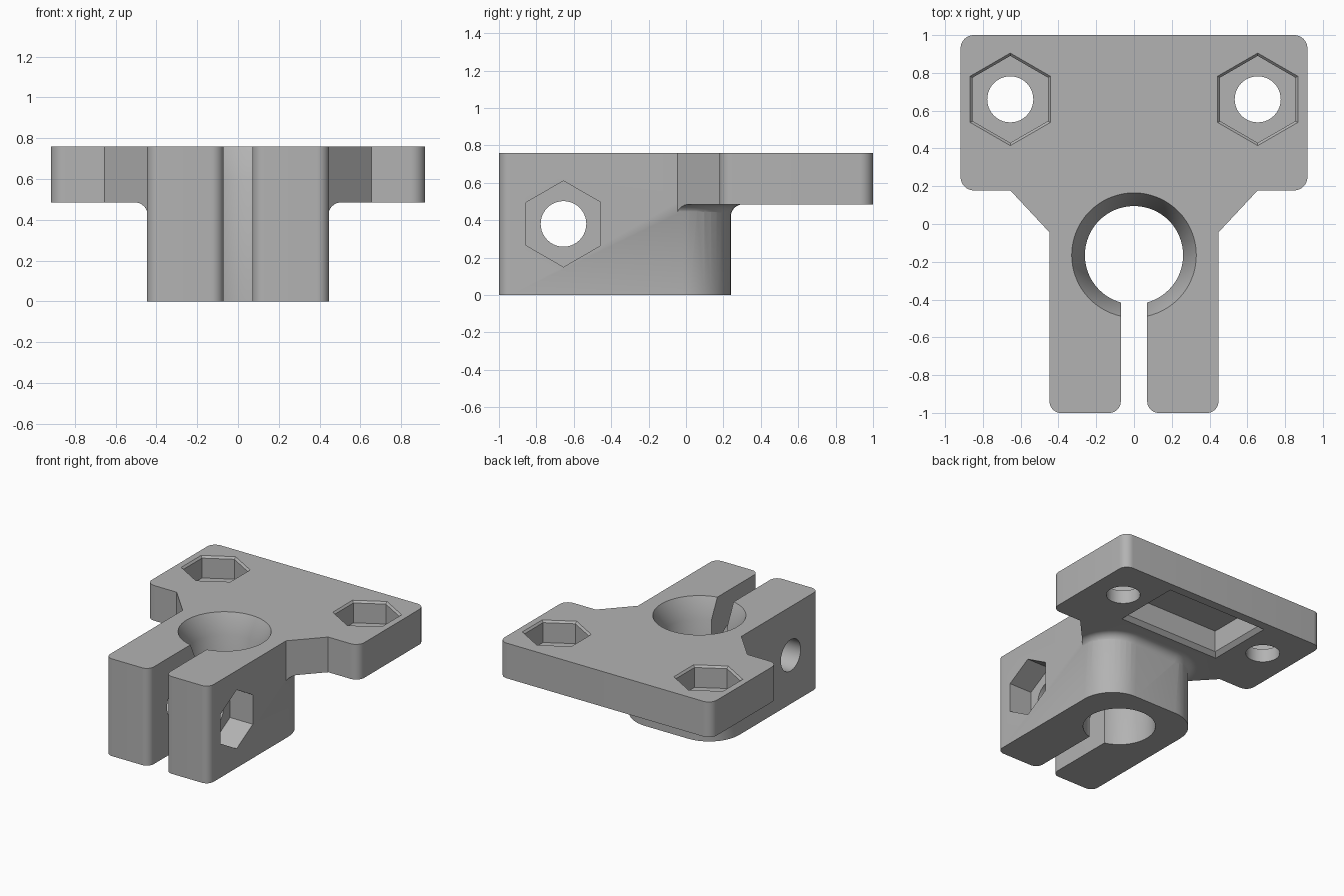
import bpy, bmesh, math
from mathutils import Vector, Matrix

if "Cube" in bpy.data.objects:
    bpy.data.objects.remove(bpy.data.objects["Cube"], do_unlink=True)

TOP, FLANGE_Z = 0.76, 0.485
BORE_Y, BOLT_Y = -0.165, -0.655
SCREW_X, SCREW_Y, HOLE_R, HEX_R = 0.655, 0.66, 0.122, 0.23

grey = bpy.data.materials.new("grey plastic")
grey.use_nodes = True
grey.diffuse_color = (0.45, 0.45, 0.45, 1)
grey.node_tree.nodes["Principled BSDF"].inputs["Base Color"].default_value = (0.45, 0.45, 0.45, 1)


def rounded(corners, steps=10):
    """Outline from (x, y, radius) corners, with arcs at rounded ones."""
    pts = []
    for i, (x, y, r) in enumerate(corners):
        p = Vector((x, y))
        if r == 0:
            pts.append(p)
            continue
        a = (Vector(corners[i - 1][:2]) - p).normalized()
        b = (Vector(corners[(i + 1) % len(corners)][:2]) - p).normalized()
        half = a.angle(b) / 2
        centre = p + (a + b).normalized() * r / math.sin(half)
        start = p + a * r / math.tan(half) - centre
        sweep = start.angle_signed(p + b * r / math.tan(half) - centre)
        for k in range(steps + 1):
            pts.append(centre + Matrix.Rotation(-sweep * k / steps, 2) @ start)
    return pts


def loft(name, rings):
    """Closed solid through (outline, z) rings of equal length."""
    bm = bmesh.new()
    loops = [[bm.verts.new((p[0], p[1], z)) for p in pts] for pts, z in rings]
    n = len(loops[0])
    bm.faces.new(loops[0][::-1])
    bm.faces.new(loops[-1])
    for lo, hi in zip(loops, loops[1:]):
        for i in range(n):
            j = (i + 1) % n
            bm.faces.new((lo[i], lo[j], hi[j], hi[i]))
    bmesh.ops.recalc_face_normals(bm, faces=bm.faces)
    mesh = bpy.data.meshes.new(name)
    bm.to_mesh(mesh)
    bm.free()
    mesh.materials.append(grey)
    obj = bpy.data.objects.new(name, mesh)
    bpy.context.collection.objects.link(obj)
    return obj


def prism(name, pts, z0, z1):
    return loft(name, [(pts, z0), (pts, z1)])


def ngon(n, r, x=0, y=0):
    turn = math.pi / 2
    return [(x + r * math.cos(turn + math.tau * i / n),
             y + r * math.sin(turn + math.tau * i / n)) for i in range(n)]


def rectangle(hx, hy, y):
    return [(-hx, y - hy), (hx, y - hy), (hx, y + hy), (-hx, y + hy)]


def combine(target, tool, operation):
    """Apply a boolean and discard the tool."""
    mod = target.modifiers.new(operation.lower(), "BOOLEAN")
    mod.operation, mod.object, mod.solver = operation, tool, "EXACT"
    bpy.context.view_layer.objects.active = target
    bpy.ops.object.modifier_apply(modifier=mod.name)
    bpy.data.objects.remove(tool, do_unlink=True)


def mirrored(half):
    return half + [(-x, y, r) for x, y, r in reversed(half)]


# Clamp block with two jaws and a slot
bracket = prism("clamp_bracket", rounded(mirrored([
    (0.07, BORE_Y, 0), (0.07, -1, 0.06), (0.447, -1, 0.06), (0.447, 0.24, 0.26)])), 0, TOP)

# Mounting flange with tapered shoulders
flange_outline = rounded(mirrored([
    (0.40, -0.095, 0), (0.655, 0.178, 0), (0.918, 0.178, 0.07), (0.918, 1, 0.07)]))
flange = prism("mounting_flange", flange_outline, FLANGE_Z, TOP)

# Concave fillet beneath the flange, trimmed to its outline
R = 0.065
rings = []
for k in range(9):
    a = math.pi / 2 * k / 8
    o = R * (1 - math.cos(a))
    rings.append((rounded(mirrored([(0.44 + o, -0.1, 0), (0.447 + o, 0.24 + o, 0.26 + o)])),
                  FLANGE_Z - R + R * math.sin(a)))
rings.append((rings[-1][0], FLANGE_Z + 0.05))
fillet = loft("flange_fillet", rings)
combine(fillet, prism("trim", flange_outline, 0.3, 0.6), "INTERSECT")

combine(flange, fillet, "UNION")
combine(bracket, flange, "UNION")

# Shaft bore with a conical lead-in
combine(bracket, loft("bore", [
    (ngon(64, 0.26, 0, BORE_Y), -0.1), (ngon(64, 0.26, 0, BORE_Y), TOP - 0.15),
    (ngon(64, 0.33, 0, BORE_Y), TOP), (ngon(64, 0.33, 0, BORE_Y), TOP + 0.1)]), "DIFFERENCE")

# Flange screw holes and chamfered hex nut pockets
for side in (-1, 1):
    x = side * SCREW_X
    combine(bracket, prism("screw_hole", ngon(40, HOLE_R, x, SCREW_Y), 0.3, 1), "DIFFERENCE")
    hexagon = ngon(6, HEX_R, x, SCREW_Y)
    flare = ngon(6, HEX_R + 0.015, x, SCREW_Y)
    combine(bracket, loft("nut_pocket", [
        (hexagon, TOP - 0.17), (hexagon, TOP - 0.015), (flare, TOP), (flare, 1)]), "DIFFERENCE")

# Rectangular recess under the flange, with a chamfered mouth
mouth, inner = rectangle(0.44, 0.27, SCREW_Y), rectangle(0.41, 0.24, SCREW_Y)
combine(bracket, loft("underside_recess", [
    (mouth, 0.3), (mouth, FLANGE_Z), (inner, FLANGE_Z + 0.03), (inner, FLANGE_Z + 0.2)]),
    "DIFFERENCE")

# Cross bolt hole through both jaws, with a nut trap on the left jaw
to_side = Matrix.Translation((0, BOLT_Y, 0.38)) @ Matrix.Rotation(math.pi / 2, 4, "Y")
for name, sides, radius, start, turn in (("bolt_hole", 40, HOLE_R, -1, 0),
                                         ("nut_trap", 6, HEX_R, 0.25, math.pi / 2)):
    tool = prism(name, ngon(sides, radius), start, 1)
    tool.data.transform(to_side @ Matrix.Rotation(turn, 4, "Z"))
    combine(bracket, tool, "DIFFERENCE")

# Smooth curved walls, keep edges crisp
bpy.ops.object.select_all(action="DESELECT")
bracket.select_set(True)
bpy.context.view_layer.objects.active = bracket
bpy.ops.object.shade_smooth_by_angle(angle=math.radians(30))
